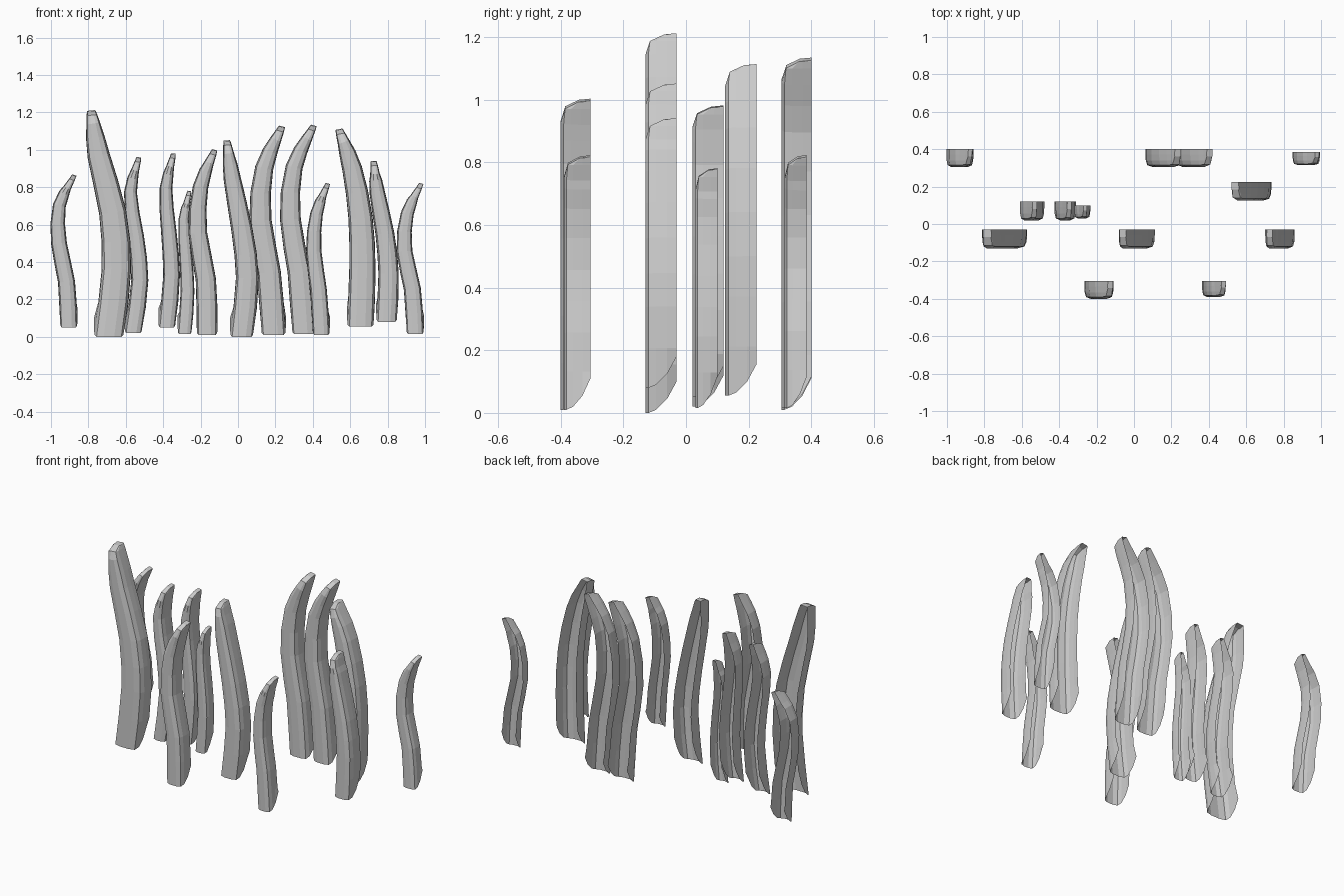
import bpy, bmesh
from math import hypot

if "Cube" in bpy.data.objects:
    bpy.data.objects.remove(bpy.data.objects["Cube"])

# half cross-section of a blade: (sideways, depth from front, lift of the bottom edge)
HALF = [(1.0, 1.0, 0.10), (1.0, 0.7, 0.045), (0.96, 0.35, 0.01), (0.82, 0.1, 0.0), (0.35, 0.0, 0.0)]
SECTION = [(-u, d, r) for u, d, r in HALF] + [(u, d, r) for u, d, r in reversed(HALF)]

# rows along the blade: (height fraction, width factor)
ROWS = [(0, 1), (.15, 1), (.3, .97), (.42, .95), (.55, .9), (.68, .83), (.8, .74), (.88, .62)]
# closing rows of the tip: (drop below top, width factor, smallest depth)
TIP = [(.07, .46, 0), (.025, .36, .15), (.004, .29, .6), (0, .26, 1)]
KNOTS = [0, .3, .55, .8, 1]


def spine(xs, t):
    """Smooth curve through the five x positions."""
    i = next(k for k in range(4) if t <= KNOTS[k + 1] or k == 3)

    def slope(k):
        a, b = max(k - 1, 0), min(k + 1, 4)
        return (xs[b] - xs[a]) / (KNOTS[b] - KNOTS[a])
    h = KNOTS[i + 1] - KNOTS[i]
    s = (t - KNOTS[i]) / h
    return ((2*s**3 - 3*s**2 + 1) * xs[i] + (s**3 - 2*s**2 + s) * h * slope(i)
            + (3*s**2 - 2*s**3) * xs[i + 1] + (s**3 - s**2) * h * slope(i + 1))


def blade(name, z0, z1, y0, y1, hw, *xs):
    """Open-backed curved blade with a rounded, closed tip."""
    height = z1 - z0
    rows = [(t, w, 0) for t, w in ROWS]
    rows += [(1 - drop / height, w, dmin) for drop, w, dmin in TIP]
    bm = bmesh.new()
    rings = []
    for t, w, dmin in rows:
        x = spine(xs, t)
        e = .02
        lo, hi = max(t - e, 0), min(t + e, 1)
        dx, dz = spine(xs, hi) - spine(xs, lo), (hi - lo) * height
        n = hypot(dx, dz)
        k = min(1, 3 * t) if t < .95 else .6
        ring = []
        for u, d, r in SECTION:
            lift = r if t == 0 else 0
            ring.append(bm.verts.new((x + u * hw * w * dz / n,
                                      y0 + (y1 - y0) * max(d, dmin),
                                      z0 + t * height + lift - k * u * hw * w * dx / n)))
        rings.append(ring)
    for a, b in zip(rings, rings[1:]):
        for i in range(len(SECTION) - 1):
            bm.faces.new((a[i], a[i + 1], b[i + 1], b[i]))
    bmesh.ops.remove_doubles(bm, verts=bm.verts, dist=1e-5)
    me = bpy.data.meshes.new(name)
    bm.to_mesh(me)
    bm.free()
    bpy.context.collection.objects.link(bpy.data.objects.new(name, me))


# back row
blade("back_blade_1", .05, .865, .305, .40, .047, -.905, -.917, -.957, -.955, -.875)
blade("back_blade_2", .01, 1.125, .305, .40, .066, .19, .165, .12, .14, .235)
blade("back_blade_3", .015, 1.13, .305, .40, .062, .35, .325, .28, .30, .405)
blade("back_blade_4", .015, .82, .315, .385, .047, .947, .932, .89, .905, .98)
blade("back_blade_5", .055, 1.11, .125, .225, .072, .655, .665, .655, .61, .54)
# middle row
blade("middle_blade_1", .02, .96, .02, .12, .047, -.56, -.525, -.545, -.575, -.53)
blade("middle_blade_2", .05, .98, .02, .12, .046, -.38, -.355, -.37, -.385, -.345)
blade("middle_blade_3", .015, .78, .03, .10, .038, -.285, -.27, -.28, -.29, -.26)
blade("middle_blade_4", 0, 1.21, -.13, -.03, .081, -.69, -.65, -.67, -.745, -.785)
blade("middle_blade_5", 0, 1.05, -.13, -.03, .063, .02, .05, .02, -.03, -.06)
blade("middle_blade_6", .08, .94, -.13, -.03, .056, .795, .805, .785, .745, .725)
# front row
blade("front_blade_1", .01, 1.0, -.40, -.305, .056, -.165, -.172, -.215, -.20, -.125)
blade("front_blade_2", .01, .82, -.39, -.305, .046, .445, .43, .405, .42, .48)
